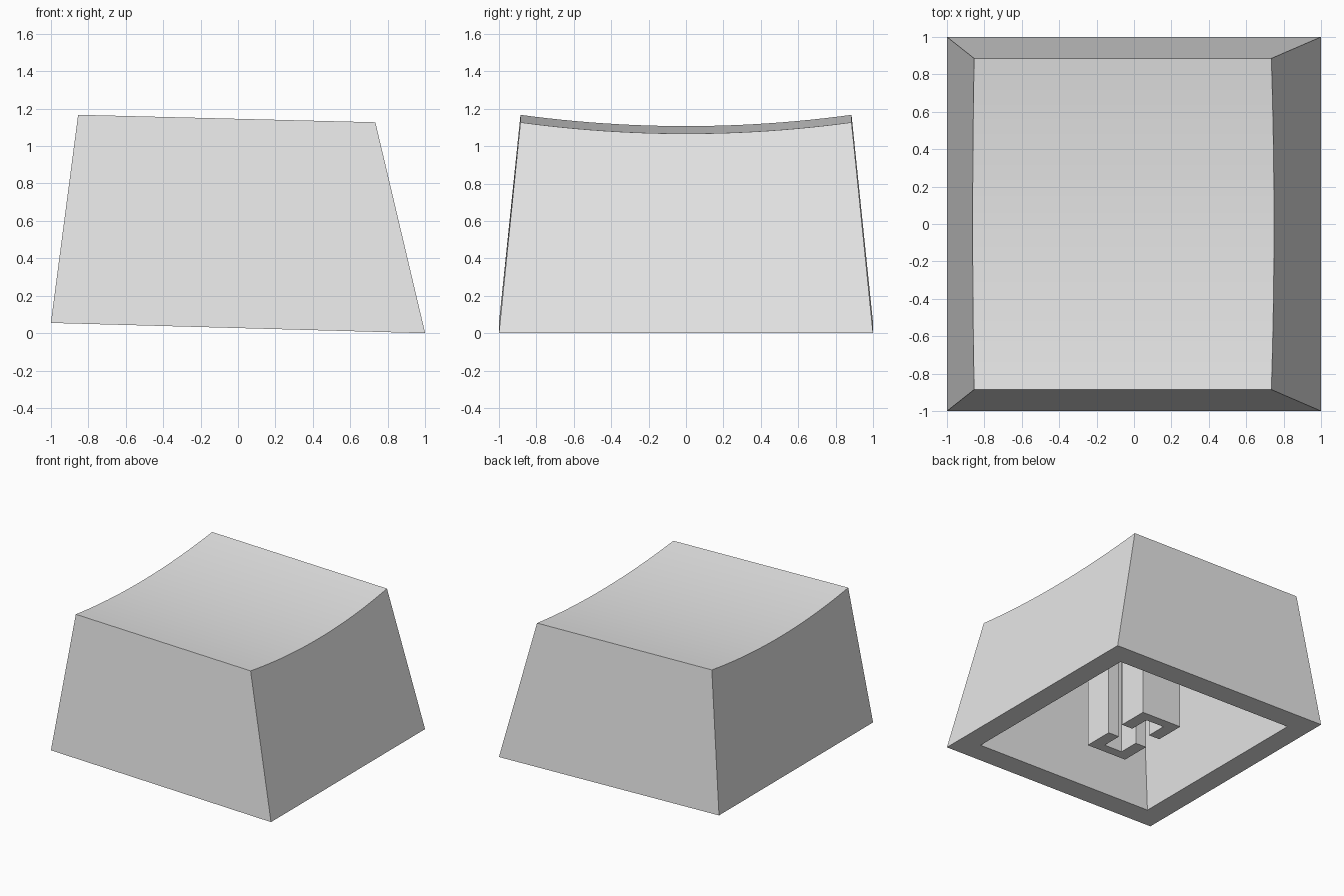
import bpy, bmesh, math

cube = bpy.data.objects.get("Cube")
if cube:
    bpy.data.objects.remove(cube)

# Single plastic colour
plastic = bpy.data.materials.new("light grey plastic")
plastic.use_nodes = True
grey = (0.8, 0.8, 0.8, 1)
plastic.diffuse_color = grey
plastic.node_tree.nodes["Principled BSDF"].inputs["Base Color"].default_value = grey


def base_z(x):
    """Height of the gently tilted underside."""
    return 0.0275 * (1 - x)


def finish(name, bm):
    bmesh.ops.recalc_face_normals(bm, faces=bm.faces[:])
    mesh = bpy.data.meshes.new(name)
    bm.to_mesh(mesh)
    bm.free()
    mesh.materials.append(plastic)
    obj = bpy.data.objects.new(name, mesh)
    bpy.context.collection.objects.link(obj)
    bpy.ops.object.select_all(action='DESELECT')
    obj.select_set(True)
    bpy.context.view_layer.objects.active = obj
    bpy.ops.object.shade_smooth_by_angle(angle=math.radians(30))
    return obj


def rectangle(bm, left, right, half_depth, height):
    """Four corner verts, counter-clockwise from front left."""
    corners = [(left, -1), (right, -1), (right, 1), (left, 1)]
    return [bm.verts.new((x, s * half_depth, height(x))) for x, s in corners]


def bridge(bm, a, b):
    for i in range(4):
        j = (i + 1) % 4
        bm.faces.new((a[i], a[j], b[j], b[i]))


# Hollow tapered shell with a dished top
bm = bmesh.new()
outer = rectangle(bm, -1, 1, 1, base_z)
STEPS, DEPTH, DISH = 24, 0.885, 0.06
left_edge, right_edge = [], []
for i in range(STEPS + 1):
    t = 2 * i / STEPS - 1
    drop = DISH * (1 - t * t)
    zl, zr = 1.167 - drop, 1.127 - drop
    left_edge.append(bm.verts.new((-1 + (zl - 0.055) * 0.131, t * DEPTH, zl)))
    right_edge.append(bm.verts.new((1 - zr * 0.236, t * DEPTH, zr)))
for i in range(STEPS):
    bm.faces.new((left_edge[i], right_edge[i], right_edge[i + 1], left_edge[i + 1]))
fl, fr, br, bl = outer
bm.faces.new((fl, fr, right_edge[0], left_edge[0]))
bm.faces.new((br, bl, left_edge[-1], right_edge[-1]))
bm.faces.new([fr, br] + right_edge[::-1])
bm.faces.new([bl, fl] + left_edge)

# Bottom rim, inner walls and cavity roof
inner = rectangle(bm, -0.82, 0.82, 0.82, base_z)
roof = rectangle(bm, -0.705, 0.61, 0.727, lambda x: 0.92 - 0.025 * x)
bridge(bm, outer, inner)
bridge(bm, inner, roof)
bm.faces.new(roof)
finish("cap_shell", bm)

# Two facing U-shaped mounting brackets inside the cavity
W, IN_W, NEAR, BACK, FAR = 0.183, 0.083, 0.078, 0.245, 0.323
half = [(IN_W, BACK), (IN_W, NEAR), (W, NEAR), (W, FAR)]
outline = half + [(-x, y) for x, y in reversed(half)]
for name, side in (("front_stem", -1), ("back_stem", 1)):
    bm = bmesh.new()
    low = [bm.verts.new((x, side * y, base_z(x))) for x, y in outline]
    high = [bm.verts.new((x, side * y, 0.93)) for x, y in outline]
    bm.faces.new(low)
    bm.faces.new(high)
    for i in range(len(low)):
        j = (i + 1) % len(low)
        bm.faces.new((low[i], low[j], high[j], high[i]))
    finish(name, bm)
